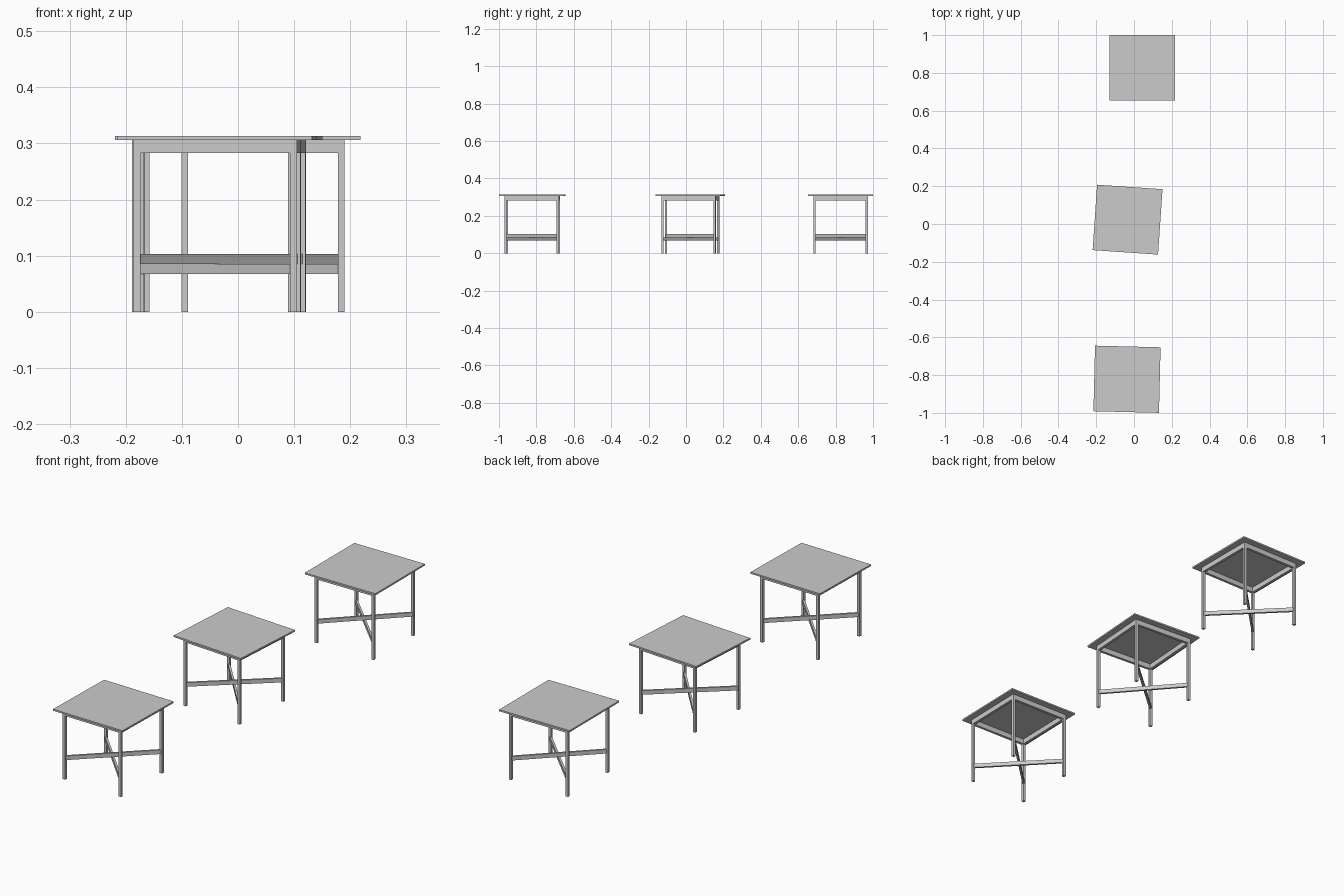
import bpy
from math import radians, pi, sqrt
from mathutils import Matrix

cube = bpy.data.objects.get("Cube")
if cube:
    bpy.data.objects.remove(cube, do_unlink=True)

grey = bpy.data.materials.new("light_grey")
grey.use_nodes = True
color = (0.6, 0.6, 0.6, 1)
grey.diffuse_color = color
grey.node_tree.nodes["Principled BSDF"].inputs["Base Color"].default_value = color

TOP = 0.347        # tabletop side
FRAME = 0.1455     # half width of the frame, outer faces
LEG = 0.012
HEIGHT, UNDER, APRON = 0.313, 0.306, 0.283


def box(name, table, size, center, turn=0):
    """Box given in table space, turned about the table's centre, then placed."""
    bpy.ops.mesh.primitive_cube_add(size=1)
    ob = bpy.context.object
    ob.name = name
    ob.data.materials.append(grey)
    local = Matrix.Rotation(turn, 4, "Z") @ Matrix.Translation(center)
    ob.data.transform(local @ Matrix.Diagonal((*size, 1)))
    ob.matrix_world = table
    return ob


def build_table(prefix, x, y, angle):
    table = Matrix.Translation((x, y, 0)) @ Matrix.Rotation(radians(angle), 4, "Z")
    axis = FRAME - LEG / 2

    # Thin square top
    box(prefix + "_tabletop", table, (TOP, TOP, HEIGHT - UNDER), (0, 0, (HEIGHT + UNDER) / 2))

    # Four legs and the four aprons between them
    for i in range(4):
        turn = i * pi / 2
        box(f"{prefix}_leg_{i + 1}", table, (LEG, LEG, UNDER), (axis, axis, UNDER / 2), turn)
        box(f"{prefix}_apron_{i + 1}", table, (2 * (FRAME - LEG), LEG, UNDER - APRON),
            (0, -axis, (UNDER + APRON) / 2), turn)

    # Diagonal stretchers, one resting on the other
    length = 2 * sqrt(2) * axis
    for name, z, turn in (("lower", 0.076, -pi / 4), ("upper", 0.094, pi / 4)):
        box(f"{prefix}_{name}_stretcher", table, (length, 0.009, 0.018), (0, 0, z), turn)


build_table("front_table", -0.037, -0.822, -1.4)
build_table("middle_table", -0.034, 0.023, -3.9)
build_table("back_table", 0.0445, 0.8265, 0)
